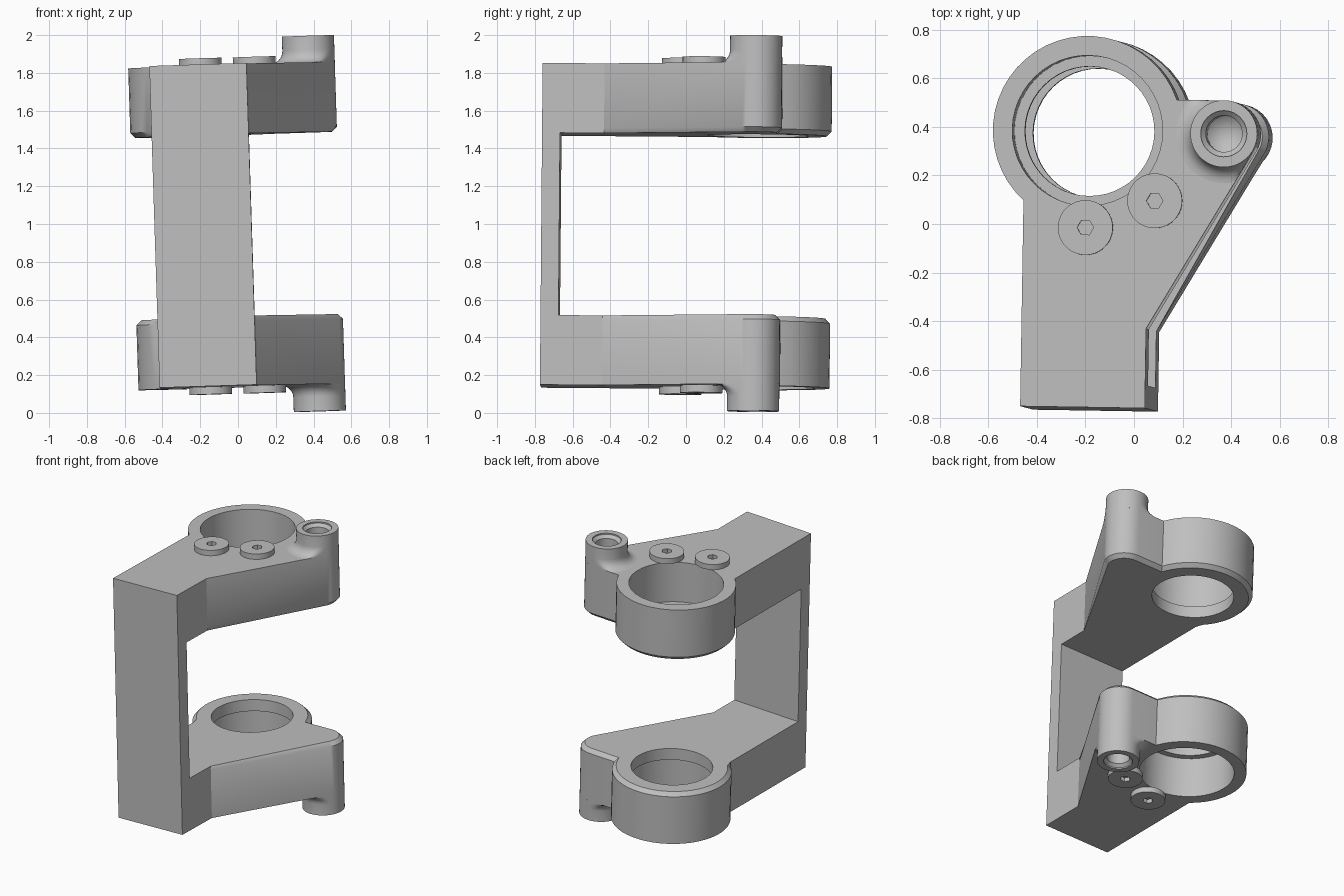
import bpy, bmesh
from math import sin, cos, radians, pi, asin, atan2, hypot, degrees, sqrt
from mathutils import Matrix, Euler

cube = bpy.data.objects.get("Cube")
if cube:
    bpy.data.objects.remove(cube, do_unlink=True)

# Main dimensions, measured from the middle plane of the clamp
INNER, OUTER, BOSS_END = 0.483, 0.852, 0.994
RING, RING_R = (-0.171, 0.375), 0.39
BOSS, BOSS_R = (0.396, 0.37), 0.138
LEFT, RIGHT, FRONT, SPINE_BACK = -0.43, 0.084, -0.765, -0.67
KNEE = (RIGHT, -0.437)
SEGS = 48

grey = bpy.data.materials.new("plain grey")
grey.use_nodes = True
colour = (0.52, 0.52, 0.52, 1)
grey.diffuse_color = colour
grey.node_tree.nodes["Principled BSDF"].inputs["Base Color"].default_value = colour

# Direction of the sloping side where it meets the boss corner
dx, dy = BOSS[0] - KNEE[0], BOSS[1] - KNEE[1]
SLOPE = degrees(atan2(dy, dx) - asin(BOSS_R / hypot(dx, dy))) - 90


def make_object(name, bm):
    bmesh.ops.recalc_face_normals(bm, faces=bm.faces)
    mesh = bpy.data.meshes.new(name)
    bm.to_mesh(mesh)
    bm.free()
    mesh.materials.append(grey)
    obj = bpy.data.objects.new(name, mesh)
    bpy.context.scene.collection.objects.link(obj)
    return obj


def lathe(name, profile, centre, side, segs=SEGS, limit=None):
    """Turn (radius, height) points round a vertical axis."""
    bm = bmesh.new()
    rings = []
    for r, z in profile:
        ring = []
        for i in range(segs):
            a = 2 * pi * i / segs
            rr = min(r, limit(a)) if limit else r
            ring.append(bm.verts.new((centre[0] + rr * cos(a),
                                      centre[1] + rr * sin(a), side * z)))
        rings.append(ring)
    for low, high in zip(rings, rings[1:]):
        for i in range(segs):
            j = (i + 1) % segs
            bm.faces.new((low[i], low[j], high[j], high[i]))
    bm.faces.new(rings[0])
    bm.faces.new(rings[-1])
    bmesh.ops.remove_doubles(bm, verts=bm.verts, dist=1e-5)
    return make_object(name, bm)


def cut(obj, *cutters):
    """Subtract the cutters for good."""
    for cutter in cutters:
        mod = obj.modifiers.new("cut", "BOOLEAN")
        mod.operation = "DIFFERENCE"
        mod.solver = "EXACT"
        mod.object = cutter
    graph = bpy.context.evaluated_depsgraph_get()
    mesh = bpy.data.meshes.new_from_object(obj.evaluated_get(graph))
    obj.modifiers.clear()
    obj.data = mesh


def arc(centre, r, start, end, steps):
    angles = [radians(start + (end - start) * i / steps) for i in range(steps + 1)]
    return [(centre[0] + r * cos(a), centre[1] + r * sin(a)) for a in angles]


def arm_outline():
    start = degrees(asin((BOSS[1] + BOSS_R - RING[1]) / RING_R))
    drop = sqrt(RING_R ** 2 - (LEFT - RING[0]) ** 2)
    end = 360 + degrees(atan2(-drop, LEFT - RING[0]))
    return ([(LEFT, FRONT), (RIGHT, FRONT), KNEE]
            + arc(BOSS, BOSS_R, SLOPE, 90, 14)
            + arc(RING, RING_R, start, end, 28))


def add_arm(bm, side):
    """Flat arm with a chamfer on the inner edge of the sloping side and ring."""
    outline = arm_outline()
    inner = [bm.verts.new((x, y, side * INNER)) for x, y in outline]
    outer = [bm.verts.new((x, y, side * OUTER)) for x, y in outline]
    face = bm.faces.new(inner)
    bm.faces.new(outer)
    for i in range(len(outline)):
        j = (i + 1) % len(outline)
        bm.faces.new((inner[i], inner[j], outer[j], outer[i]))
    bmesh.ops.recalc_face_normals(bm, faces=bm.faces)
    edges = []
    for e in face.edges:
        mid = (e.verts[0].co + e.verts[1].co) / 2
        if mid.y > 0.05 or mid.x > RIGHT + 0.01:
            edges.append(e)
    bmesh.ops.bevel(bm, geom=edges, offset=0.026, segments=1,
                    affect="EDGES", clamp_overlap=False)


# Frame: two arms joined by the upright spine
bm = bmesh.new()
for side in (1, -1):
    add_arm(bm, side)
bmesh.ops.bisect_plane(bm, geom=bm.verts[:] + bm.edges[:] + bm.faces[:],
                       plane_co=(0, SPINE_BACK, 0), plane_no=(0, 1, 0))
feet = [f for f in bm.faces
        if f.calc_center_median().y < SPINE_BACK
        and all(abs(abs(v.co.z) - INNER) < 1e-4 for v in f.verts)]
bmesh.ops.delete(bm, geom=feet, context="FACES")
bmesh.ops.bridge_loops(bm, edges=[e for e in bm.edges if e.is_boundary])
bmesh.ops.recalc_face_normals(bm, faces=bm.faces)
bmesh.ops.dissolve_limit(bm, angle_limit=radians(0.2),
                         verts=bm.verts[:], edges=bm.edges[:])
frame = make_object("frame", bm)


def fillet_limit(a):
    """Keep the boss fillet inside the edge of the arm."""
    d = degrees(a)
    d = d - 360 if d > 180 else d
    off = min(max(SLOPE - d, d - 90, 0), 360 - abs(d - 90))
    off = min(abs(d - n) for n in (SLOPE, 90)) if off > 0 else 0
    return BOSS_R / cos(radians(off)) if off < 80 else 1


parts, cutters = [frame], []
FILLET = 0.065
for side, label in ((1, "upper"), (-1, "lower")):
    # Stepped bore of the ring
    ring_bore = lathe("ring_cutter", [(0.267, 0.4), (0.267, 0.565),
                                      (0.31, 0.565), (0.31, 0.95)], RING, side)
    boss_bore = lathe("bore_cutter", [(0, 0.71), (0.075, 0.77), (0.075, 0.965),
                                      (0.095, 0.985), (0.095, 1.05)], BOSS, side)
    cut(frame, ring_bore, boss_bore)

    # Boss with a rounded foot
    foot = [(BOSS_R + FILLET * (1 - sin(t * pi / 12)),
             OUTER + FILLET * (1 - cos(t * pi / 12))) for t in range(7)]
    boss = lathe(label + "_boss", foot + [(BOSS_R, BOSS_END)], BOSS, side,
                 limit=fillet_limit)
    cut(boss, boss_bore)
    parts.append(boss)
    cutters += [ring_bore, boss_bore]

    # Retaining screws with hexagon sockets
    for name, spot in (("front", (-0.172, -0.025)), ("side", (0.112, 0.09))):
        screw = lathe(f"{label}_{name}_screw", [(0.113, OUTER), (0.113, 0.89)],
                      spot, side)
        socket = lathe("socket_cutter", [(0.034, 0.862), (0.034, 0.95)],
                       spot, side, segs=6)
        cut(screw, socket)
        parts.append(screw)
        cutters.append(socket)

for cutter in cutters:
    bpy.data.objects.remove(cutter, do_unlink=True)

# Smooth the round faces and lean the whole clamp slightly
bpy.ops.object.select_all(action="DESELECT")
lean = Matrix.Translation((0, 0, 0.9925)) @ Euler((-0.008, -0.032, -0.016)).to_matrix().to_4x4()
for obj in parts:
    obj.data.transform(lean)
    obj.select_set(True)
bpy.context.view_layer.objects.active = frame
bpy.ops.object.shade_smooth_by_angle(angle=radians(30))
